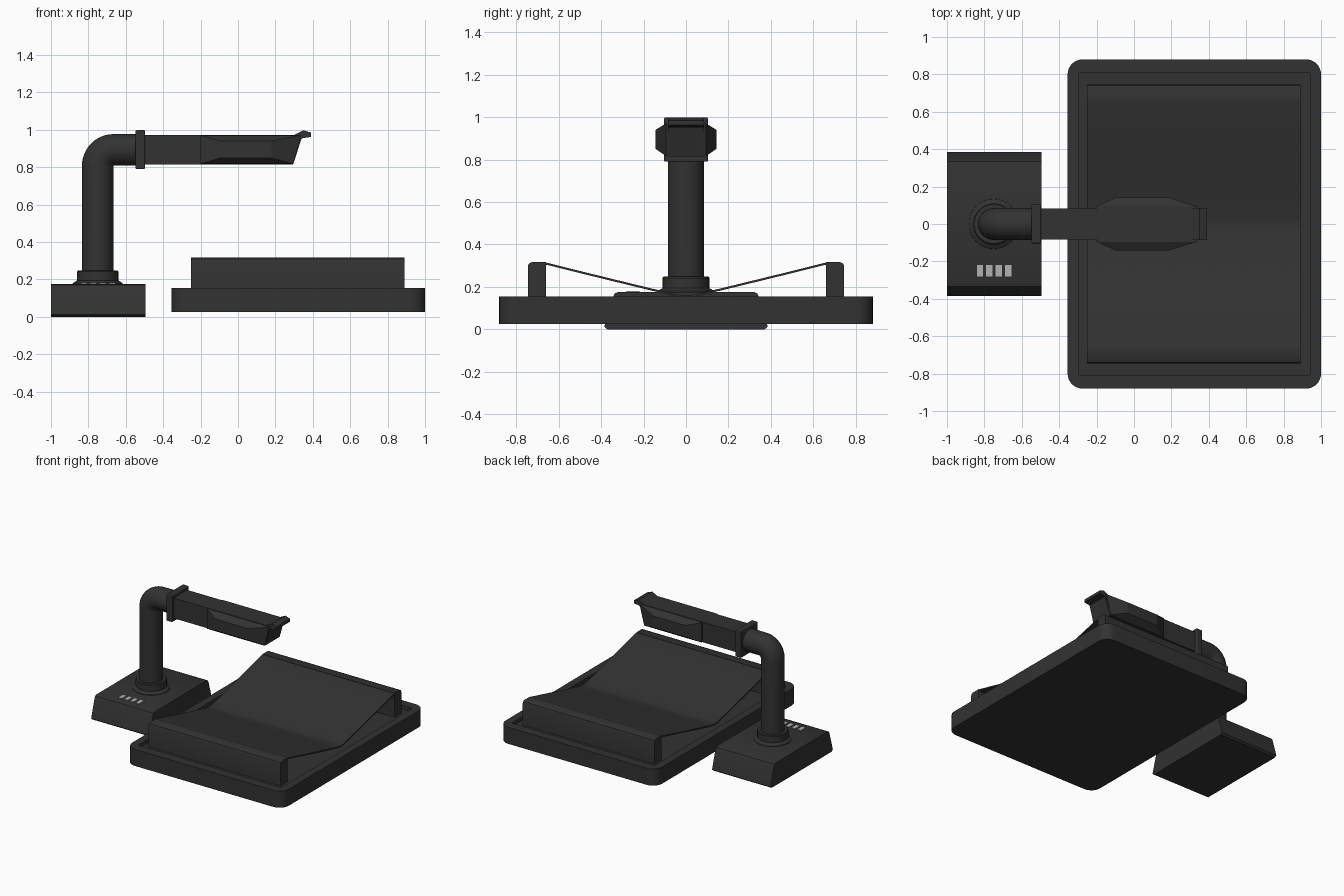
import bpy, bmesh
from math import sin, cos, pi, radians
from mathutils import Vector

if "Cube" in bpy.data.objects:
    bpy.data.objects.remove(bpy.data.objects["Cube"])


def material(name, v):
    m = bpy.data.materials.new(name)
    m.diffuse_color = (v, v, v, 1)
    m.use_nodes = True
    m.node_tree.nodes["Principled BSDF"].inputs["Base Color"].default_value = m.diffuse_color
    return m


DARK = material("dark_plastic", 0.032)
LIGHT = material("pale_button", 0.45)


def finish(name, bm, mat=DARK, smooth=None, bevel=0):
    bmesh.ops.recalc_face_normals(bm, faces=bm.faces)
    me = bpy.data.meshes.new(name)
    bm.to_mesh(me)
    bm.free()
    me.materials.append(mat)
    ob = bpy.data.objects.new(name, me)
    bpy.context.collection.objects.link(ob)
    if bevel:
        b = ob.modifiers.new("bevel", 'BEVEL')
        b.width, b.segments, b.limit_method = bevel, 3, 'ANGLE'
    if smooth:
        bpy.ops.object.select_all(action='DESELECT')
        bpy.context.view_layer.objects.active = ob
        ob.select_set(True)
        bpy.ops.object.shade_smooth_by_angle(angle=radians(smooth))
    return ob


def loft(name, rings, closed=False, **kw):
    """Skin equal-length rings of points; cap the ends unless closed."""
    bm = bmesh.new()
    vs = [[bm.verts.new(p) for p in r] for r in rings]
    n = len(vs[0])
    pairs = list(zip(vs, vs[1:])) + ([(vs[-1], vs[0])] if closed else [])
    for a, b in pairs:
        for i in range(n):
            j = (i + 1) % n
            bm.faces.new((a[i], a[j], b[j], b[i]))
    if not closed:
        bm.faces.new(vs[0])
        bm.faces.new(vs[-1])
    bmesh.ops.remove_doubles(bm, verts=bm.verts, dist=1e-5)
    return finish(name, bm, **kw)


def along_x(name, prof, x0, x1, **kw):
    return loft(name, [[(x, y, z) for y, z in prof] for x in (x0, x1)], **kw)


def along_y(name, prof, half, **kw):
    return loft(name, [[(x, y, z) for x, z in prof] for y in (-half, half)], **kw)


def box(name, x0, x1, y0, y1, z0, z1, **kw):
    return along_x(name, [(y0, z0), (y1, z0), (y1, z1), (y0, z1)], x0, x1, **kw)


def rounded_rect(x0, x1, y0, y1, r, z, n=8):
    pts = []
    for k, (cx, cy) in enumerate([(x1 - r, y1 - r), (x0 + r, y1 - r),
                                  (x0 + r, y0 + r), (x1 - r, y0 + r)]):
        for i in range(n + 1):
            a = (k + i / n) * pi / 2
            pts.append((cx + r * cos(a), cy + r * sin(a), z))
    return pts


# Lamp base: tapered prism with softened edges
half = [(0.37, 0.0), (0.385, 0.012), (0.38, 0.03), (0.343, 0.155), (0.335, 0.17), (0.32, 0.176)]
along_x("lamp_base", half + [(-y, z) for y, z in reversed(half)], -1.0, -0.495, smooth=35)

# Buttons on the base
for i in range(4):
    x = -0.84 + i * 0.05
    box(f"button_{i + 1}", x, x + 0.034, -0.28, -0.22, 0.17, 0.182, mat=LIGHT)

# Flared collar around the post
PX, R, N = -0.75, 0.085, 40
collar = [(0.135, 0.17), (0.133, 0.18), (0.11, 0.195), (0.11, 0.243), (0.105, 0.249), (0.08, 0.249)]
loft("post_collar", [[(PX + r * cos(2 * pi * i / N), r * sin(2 * pi * i / N), z)
                      for i in range(N)] for r, z in collar], smooth=35)


# Post with tight elbow
def tube_ring(centre, a):
    out = Vector((-cos(a), 0, sin(a)))
    return [Vector(centre) + out * (R * 0.99 * cos(2 * pi * i / N)) + Vector((0, R * sin(2 * pi * i / N), 0))
            for i in range(N)]


rings = [tube_ring((PX, 0, 0.2), 0)]
for k in range(13):
    a = k / 12 * pi / 2
    rings.append(tube_ring((PX + R - R * cos(a), 0, 0.808 + R * sin(a)), a))
rings.append(tube_ring((-0.53, 0, 0.808 + R), pi / 2))
loft("post_elbow", rings, smooth=40)

# Square flange, arm and end lip
box("arm_flange", -0.548, -0.497, -0.103, 0.103, 0.79, 0.998, bevel=0.006)
along_y("camera_arm", [(-0.5, 0.815), (0.295, 0.815), (0.34, 0.955), (0.3, 0.973), (-0.5, 0.973)], 0.083)
along_y("arm_lip", [(0.29, 0.968), (0.35, 0.998), (0.39, 0.985), (0.39, 0.962), (0.345, 0.955),
                    (0.33, 0.94)], 0.085)

# Tapered housings on both sides of the arm
for s, side in ((-1, "front"), (1, "back")):
    loft(f"{side}_arm_housing", [[(x0, s * y, z0), (x1, s * y, z0), (x2, s * y, z1), (x0, s * y, z1)]
         for y, x0, x1, x2, z0, z1 in ((0.07, -0.20, 0.295, 0.335, 0.817, 0.97),
                                       (0.095, -0.20, 0.295, 0.335, 0.817, 0.97),
                                       (0.143, -0.095, 0.18, 0.18, 0.85, 0.94))])

# Tray with a shallow recess inside the rim
O, I = (-0.355, 1.0, -0.88, 0.88), (-0.295, 0.94, -0.81, 0.81)
loft("tray", [rounded_rect(*O, 0.08, 0.025), rounded_rect(*O, 0.08, 0.155),
              rounded_rect(*I, 0.008, 0.155), rounded_rect(*I, 0.008, 0.128)], smooth=35)

# Book cradle: thin V sheet between two end blocks
X0, X1 = -0.25, 0.89
top = [(0.67, 0.316), (0.65, 0.313), (0.45, 0.263), (0.25, 0.214), (0.08, 0.173), (0.03, 0.162), (0, 0.159)]
upper = top + [(-y, z) for y, z in reversed(top[:-1])]
along_x("cradle_sheet", upper + [(y, z - 0.01) for y, z in reversed(upper)], X0, X1, smooth=35)
for s, side in ((-1, "front"), (1, "back")):
    block = [(0.66, 0.12), (0.745, 0.12), (0.745, 0.298), (0.74, 0.31), (0.727, 0.317), (0.66, 0.317)]
    along_x(f"{side}_cradle_block", [(s * y, z) for y, z in block], X0, X1, smooth=35)
